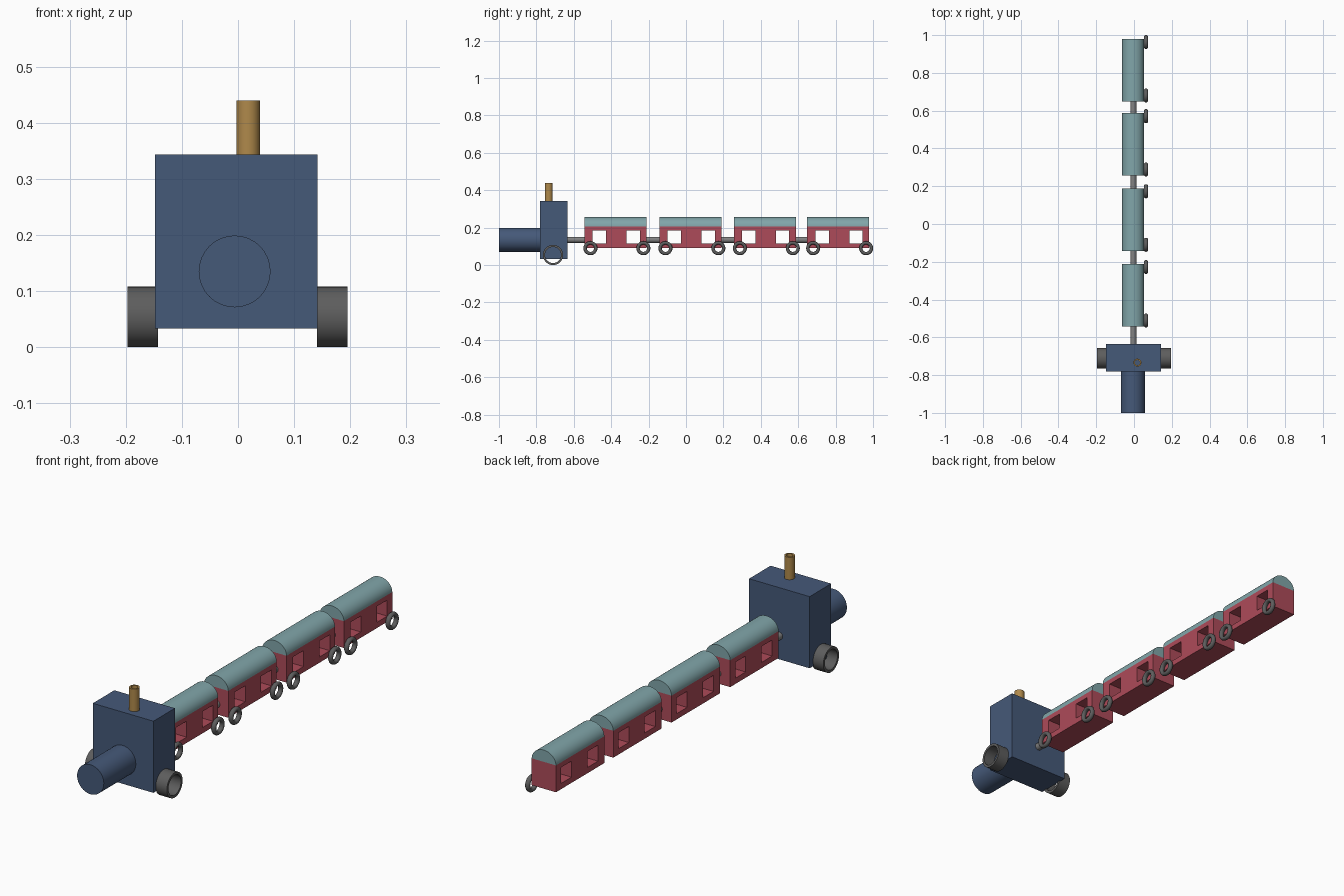
import bpy, bmesh, math
from mathutils import Vector

if "Cube" in bpy.data.objects:
    bpy.data.objects.remove(bpy.data.objects["Cube"])


def material(name, color):
    m = bpy.data.materials.new(name)
    m.diffuse_color = (*color, 1)
    m.use_nodes = True
    m.node_tree.nodes["Principled BSDF"].inputs["Base Color"].default_value = m.diffuse_color
    return m


BLUE = material("engine_blue", (0.06, 0.10, 0.19))
RED = material("carriage_red", (0.42, 0.07, 0.10))
TEAL = material("roof_teal", (0.22, 0.38, 0.40))
BRASS = material("brass", (0.43, 0.25, 0.07))
GREY = material("coupling_grey", (0.22, 0.22, 0.22))
DARK = material("wheel_grey", (0.11, 0.11, 0.11))


def finish(bm, name, mat, smooth=True):
    bmesh.ops.recalc_face_normals(bm, faces=bm.faces)
    me = bpy.data.meshes.new(name)
    bm.to_mesh(me)
    bm.free()
    ob = bpy.data.objects.new(name, me)
    bpy.context.collection.objects.link(ob)
    me.materials.append(mat)
    if smooth:
        bpy.ops.object.select_all(action='DESELECT')
        ob.select_set(True)
        bpy.context.view_layer.objects.active = ob
        bpy.ops.object.shade_smooth_by_angle(angle=math.radians(35))
    return ob


def box(name, lo, hi, mat):
    bm = bmesh.new()
    bmesh.ops.create_cube(bm, size=1)
    lo, hi = Vector(lo), Vector(hi)
    for v in bm.verts:
        v.co = (lo + hi) / 2 + v.co * (hi - lo)
    return finish(bm, name, mat, False)


def lathe(name, profile, start, axis, mat, steps=32, closed=True):
    """Spin (radius, distance) points around an axis through start."""
    bm = bmesh.new()
    rot = Vector((0, 0, 1)).rotation_difference(Vector(axis)).to_matrix()
    vs = [bm.verts.new(Vector(start) + rot @ Vector((r, 0, d))) for r, d in profile]
    es = [bm.edges.new(p) for p in zip(vs, vs[1:])]
    if closed:
        es.append(bm.edges.new((vs[-1], vs[0])))
    bmesh.ops.spin(bm, geom=vs + es, cent=start, axis=rot @ Vector((0, 0, 1)),
                   angle=math.tau, steps=steps, use_duplicate=False)
    bmesh.ops.remove_doubles(bm, verts=bm.verts, dist=1e-5)
    return finish(bm, name, mat)


def rod(name, r, start, axis, length, mat):
    return lathe(name, [(0, 0), (r, 0), (r, length), (0, length)], start, axis, mat, closed=False)


def tube(name, r, inner, start, axis, length, mat):
    return lathe(name, [(inner, 0), (r, 0), (r, length), (inner, length)], start, axis, mat)


# Engine
box("engine_cab", (-0.148, -0.781, 0.033), (0.142, -0.634, 0.343), BLUE)
rod("boiler", 0.064, (-0.006, -1.0, 0.135), (0, 1, 0), 0.225, BLUE)
tube("chimney", 0.021, 0.014, (0.018, -0.734, 0.34), (0, 0, 1), 0.1, BRASS)
tube("engine_wheel_left", 0.054, 0.043, (-0.197, -0.711, 0.054), (1, 0, 0), 0.054, DARK)
tube("engine_wheel_right", 0.054, 0.043, (0.141, -0.711, 0.054), (1, 0, 0), 0.054, DARK)

# Carriages
X0, X1, Z0, Z1, LENGTH = -0.063, 0.053, 0.09, 0.206, 0.331


def carriage_body(name, y):
    # Side wall laid out as a grid, extruded across, leaving two window openings
    ys = [y + d for d in (0, 0.044, 0.116, 0.225, 0.296, LENGTH)]
    zs = [Z0, 0.115, 0.184, Z1]
    bm = bmesh.new()
    grid = [[bm.verts.new((X0, a, b)) for b in zs] for a in ys]
    for i in range(5):
        for j in range(3):
            if (i, j) not in ((1, 1), (3, 1)):
                bm.faces.new((grid[i][j], grid[i + 1][j], grid[i + 1][j + 1], grid[i][j + 1]))
    ext = bmesh.ops.extrude_face_region(bm, geom=bm.faces[:], use_keep_orig=True)
    moved = [g for g in ext["geom"] if isinstance(g, bmesh.types.BMVert)]
    bmesh.ops.translate(bm, verts=moved, vec=(X1 - X0, 0, 0))
    finish(bm, name, RED, False)


def carriage_roof(name, y):
    cx, r = (X0 + X1) / 2, (X1 - X0) / 2
    bm = bmesh.new()
    arc = [bm.verts.new((cx + r * math.cos(math.pi * k / 20), y,
                         Z1 + 0.051 * math.sin(math.pi * k / 20))) for k in range(21)]
    end = bm.faces.new(arc)
    ext = bmesh.ops.extrude_face_region(bm, geom=[end], use_keep_orig=True)
    moved = [g for g in ext["geom"] if isinstance(g, bmesh.types.BMVert)]
    bmesh.ops.translate(bm, verts=moved, vec=(0, LENGTH, 0))
    finish(bm, name, TEAL)


ring = [(0.0285 + 0.009 * math.cos(math.tau * k / 12),
         0.0105 * math.sin(math.tau * k / 12)) for k in range(12)]
previous_end = -0.634
for n, y in enumerate((-0.543, -0.142, 0.256, 0.648), 1):
    carriage_body(f"carriage_body_{n}", y)
    carriage_roof(f"carriage_roof_{n}", y)
    for label, d in (("front", 0.032), ("rear", 0.315)):
        lathe(f"carriage_wheel_{n}_{label}", ring, (0.0635, y + d, Z0), (1, 0, 0), DARK)
    rod(f"coupling_{n}", 0.016, (-0.003, previous_end - 0.005, 0.135), (0, 1, 0),
        y - previous_end + 0.01, GREY)
    previous_end = y + LENGTH

# Centre the train lengthwise: the rear ring reaches y = 1
